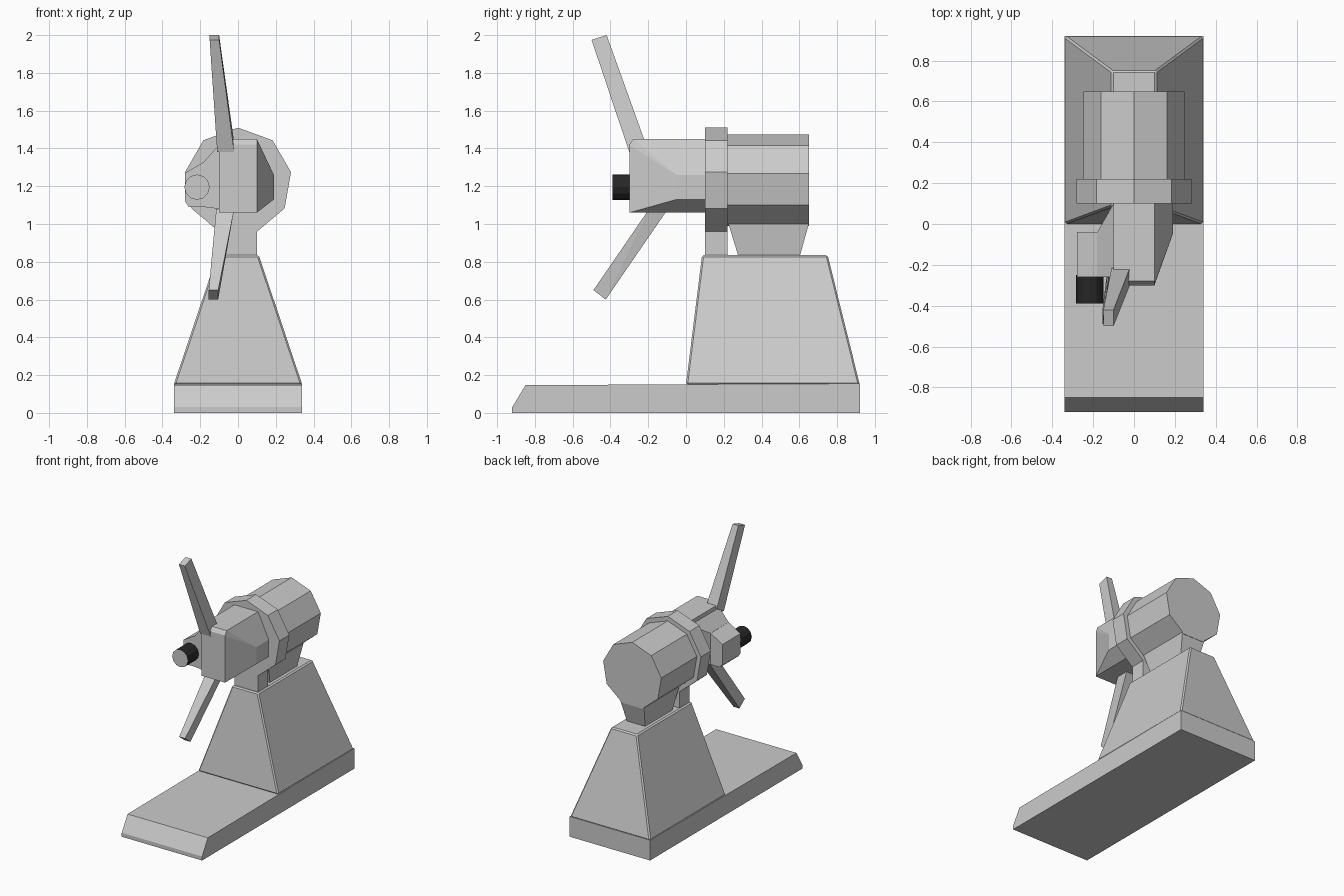
import bpy, bmesh, math
from mathutils import Vector

cube = bpy.data.objects.get("Cube")
if cube:
    bpy.data.objects.remove(cube, do_unlink=True)


def material(name, value):
    m = bpy.data.materials.new(name)
    m.use_nodes = True
    color = (value, value, value, 1)
    m.diffuse_color = color
    m.node_tree.nodes["Principled BSDF"].inputs["Base Color"].default_value = color
    return m


grey = material("light grey", 0.6)
black = material("black", 0.02)


def finish(name, bm, *mats):
    bmesh.ops.recalc_face_normals(bm, faces=bm.faces)
    mesh = bpy.data.meshes.new(name)
    bm.to_mesh(mesh)
    bm.free()
    for m in mats or (grey,):
        mesh.materials.append(m)
    obj = bpy.data.objects.new(name, mesh)
    bpy.context.collection.objects.link(obj)
    return obj


def hull(name, points):
    """Flat-faced convex block spanned by its corners."""
    bm = bmesh.new()
    for p in points:
        bm.verts.new(p)
    res = bmesh.ops.convex_hull(bm, input=bm.verts)
    loose = [v for v in bm.verts if not v.link_faces]
    bmesh.ops.delete(bm, geom=loose, context='VERTS')
    bmesh.ops.dissolve_limit(bm, angle_limit=math.radians(1.5),
                             verts=bm.verts, edges=bm.edges)
    return finish(name, bm)


def slab_z(z, x, y0, y1):
    """Horizontal rectangle, symmetric in x."""
    return [(sx * x, y, z) for sx in (-1, 1) for y in (y0, y1)]


def slab_x(x, y0, y1, z0, z1):
    """Rectangle facing sideways."""
    return [(x, y, z) for y in (y0, y1) for z in (z0, z1)]


def prism(name, sides, r, y0, y1, x, z, *mats):
    """Polygonal drum along y with one corner at the top."""
    bm = bmesh.new()
    rings = []
    for y in (y0, y1):
        angles = [math.tau * i / sides for i in range(sides)]
        rings.append([bm.verts.new((x + r * math.sin(a), y, z + r * math.cos(a)))
                      for a in angles])
    for ring in rings:
        bm.faces.new(ring)
    for i in range(sides):
        j = (i + 1) % sides
        bm.faces.new((rings[0][i], rings[0][j], rings[1][j], rings[1][i]))
    return finish(name, bm, *mats)


# Base plate with sloped nose
base_profile = [(-0.92, 0), (-0.92, 0.03), (-0.85, 0.147), (0.92, 0.155), (0.92, 0)]
hull("base_plate", [(x, y, z) for x in (-0.34, 0.34) for y, z in base_profile])

# Tapered pedestal with narrow chamfers
pedestal = hull("pedestal", slab_z(0.15, 0.34, 0, 0.92) + slab_z(0.835, 0.11, 0.085, 0.75))
bevel = pedestal.modifiers.new("chamfer", 'BEVEL')
bevel.width = 0.009
bevel.segments = 1

# Supports below the drum
hull("front_support", slab_z(0.82, 0.1, 0.1, 0.22) + slab_z(1.05, 0.1, 0.1, 0.22))
hull("rear_support", slab_z(0.82, 0.075, 0.28, 0.6) + slab_z(1.0, 0.1, 0.225, 0.65))

# Nine-sided collar and motor drum
prism("collar", 9, 0.285, 0.1, 0.22, 0, 1.225)
prism("motor_drum", 9, 0.25, 0.2, 0.65, 0, 1.225)

# Head block with a faceted cheek on its left
hull("head_block", slab_x(-0.1, -0.3, 0.1, 1.06, 1.42) + slab_x(0.1, -0.3, 0.1, 1.06, 1.42)
     + slab_x(-0.1, -0.28, 0.1, 1.1, 1.45) + slab_x(0.1, -0.28, 0.1, 1.1, 1.45)
     + slab_x(0.19, -0.05, 0.1, 1.13, 1.26))

# Side pod carrying the knob
hull("pod_root", slab_x(-0.1, -0.26, 0.1, 1.08, 1.42) + slab_x(-0.18, -0.26, -0.04, 1.09, 1.33))
hull("side_pod", slab_x(-0.17, -0.26, -0.04, 1.09, 1.335) + slab_x(-0.26, -0.26, -0.04, 1.09, 1.28)
     + slab_x(-0.28, -0.26, -0.04, 1.12, 1.27))

# Knob with dark sides and light end
knob = prism("knob", 12, 0.067, -0.39, -0.25, -0.217, 1.195, grey, black)
for face in knob.data.polygons:
    face.material_index = 0 if abs(face.normal.y) > 0.5 else 1


def blade(name, root, tip):
    """Tapered bar; each end is (front y, z), (back y, z), (x range)."""
    hull(name, [(x, y, z) for end in (root, tip) for x in end[2] for y, z in end[:2]])


# Upper and lower handles
blade("upper_handle", ((-0.3, 1.38), (-0.215, 1.43), (-0.11, -0.02)),
      ((-0.5, 1.975), (-0.42, 2.0), (-0.15, -0.1)))
blade("lower_handle", ((-0.195, 1.08), (-0.095, 1.08), (-0.115, -0.02)),
      ((-0.49, 0.65), (-0.425, 0.6), (-0.155, -0.105)))
